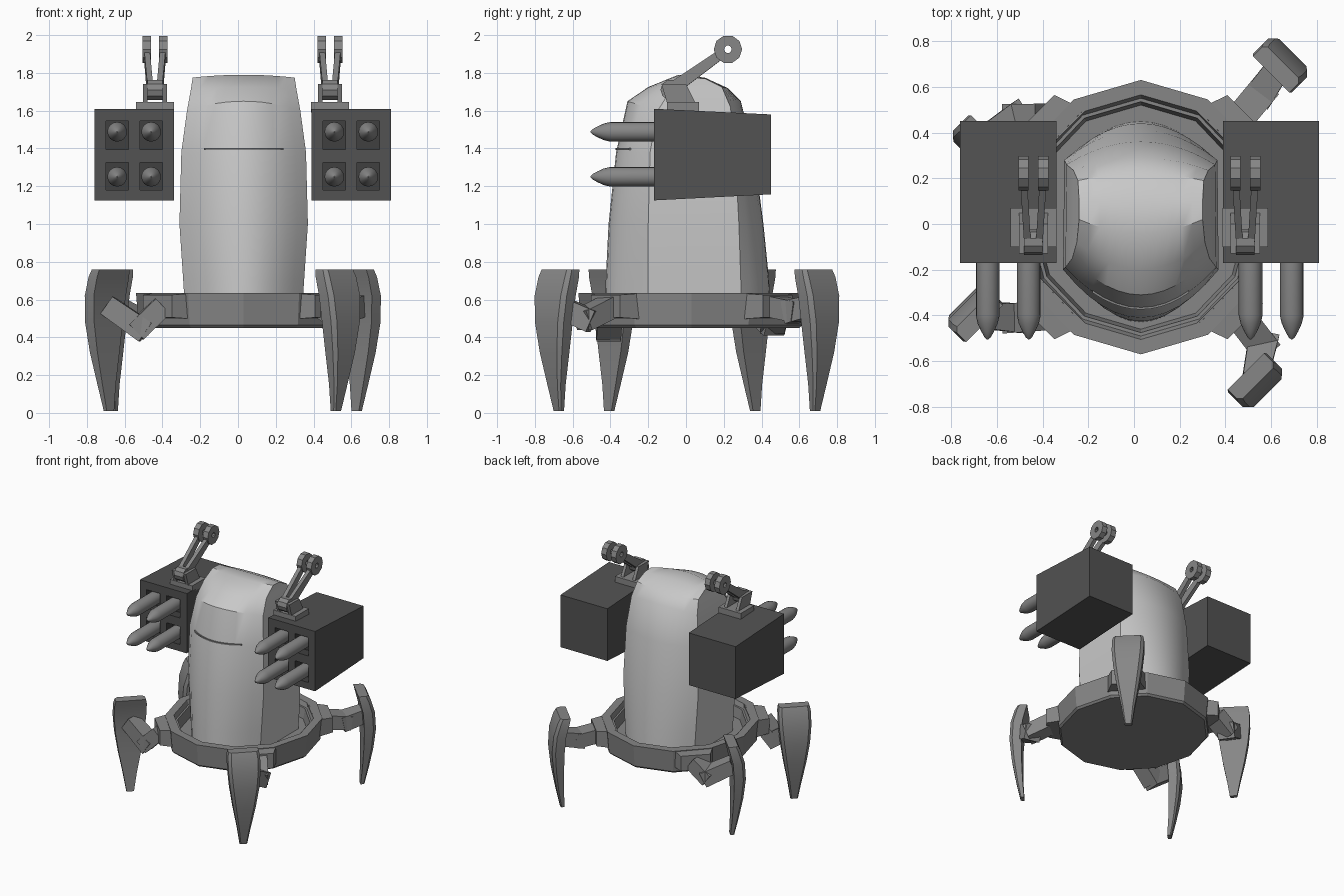
import bpy, bmesh, math
from mathutils import Vector, Matrix

if "Cube" in bpy.data.objects:
    bpy.data.objects.remove(bpy.data.objects["Cube"])

CX, CY = 0.03, 0.03


def material(name, v):
    m = bpy.data.materials.new(name)
    m.diffuse_color = (v, v, v, 1)
    m.use_nodes = True
    m.node_tree.nodes["Principled BSDF"].inputs["Base Color"].default_value = m.diffuse_color
    return m


LIGHT = material("light_grey", 0.58)
MID = material("mid_grey", 0.24)
DARK = material("dark_grey", 0.085)
SHADE = material("recess_grey", 0.05)


def make(name, verts, faces, mat, smooth=None):
    me = bpy.data.meshes.new(name)
    me.from_pydata([tuple(v) for v in verts], [], faces)
    bm = bmesh.new()
    bm.from_mesh(me)
    bmesh.ops.remove_doubles(bm, verts=bm.verts, dist=1e-5)
    bmesh.ops.recalc_face_normals(bm, faces=bm.faces)
    bm.to_mesh(me)
    bm.free()
    ob = bpy.data.objects.new(name, me)
    bpy.context.collection.objects.link(ob)
    me.materials.append(mat)
    if smooth:
        bpy.ops.object.select_all(action='DESELECT')
        ob.select_set(True)
        bpy.context.view_layer.objects.active = ob
        bpy.ops.object.shade_smooth_by_angle(angle=math.radians(smooth))
    return ob


def loft(name, rings, mat, cap=True, close=False, smooth=None):
    """Skin closed rings of equal length; close joins last ring to first."""
    n, verts = len(rings[0]), [p for r in rings for p in r]
    faces = []
    for k in range(len(rings) if close else len(rings) - 1):
        a, b = k * n, ((k + 1) % len(rings)) * n
        faces += [(a + i, a + (i + 1) % n, b + (i + 1) % n, b + i) for i in range(n)]
    if cap and not close:
        faces += [tuple(range(n)), tuple(range(len(verts) - n, len(verts)))]
    return make(name, verts, faces, mat, smooth)


def box(name, x, y, z, mat):
    r = lambda zz: [(x[0], y[0], zz), (x[1], y[0], zz), (x[1], y[1], zz), (x[0], y[1], zz)]
    return loft(name, [r(z[0]), r(z[1])], mat)


def beam(name, p, q, w, h, mat, w2=None, h2=None):
    """Box from p to q, w wide sideways and h deep, with optional end size."""
    p, q = Vector(p), Vector(q)
    d = (q - p).normalized()
    s = d.cross(Vector((0, 0, 1))).normalized()
    u = s.cross(d)
    ring = lambda c, a, b: [c + s * a * i / 2 + u * b * j / 2
                            for i, j in ((-1, -1), (1, -1), (1, 1), (-1, 1))]
    return loft(name, [ring(p, w, h), ring(q, w2 or w, h2 or h)], mat)


def washer(name, x, w, y, z, r, hole, mat, n=10):
    """Faceted disc along x with a hole through it."""
    ring = lambda xx, rr: [(xx, y + rr * math.cos(2 * math.pi * i / n),
                            z + rr * math.sin(2 * math.pi * i / n)) for i in range(n)]
    a, b = x - w / 2, x + w / 2
    return loft(name, [ring(a, r), ring(b, r), ring(b, hole), ring(a, hole)], mat, close=True)


# Body shell: crown y, crown z, edge y, edge z, half width; front bottom over the top to back bottom
stations = [(-.43, .47, -.20, .47, .305), (-.425, .70, -.20, .70, .32),
            (-.41, 1.0, -.20, 1.0, .34), (-.37, 1.38, -.19, 1.38, .33),
            (-.31, 1.65, -.15, 1.60, .30), (-.20, 1.725, -.08, 1.71, .28),
            (-.04, 1.79, .02, 1.775, .27), (.10, 1.775, .10, 1.77, .27),
            (.22, 1.72, .19, 1.725, .275), (.29, 1.65, .235, 1.62, .295),
            (.36, 1.38, .26, 1.38, .325), (.41, 1.0, .28, 1.0, .335),
            (.44, .70, .29, .70, .32), (.45, .47, .29, .47, .305)]


def shell_point(st, s):
    oy, oz, ey, ez, w = st
    k = 1 - s * s
    return Vector((CX + w * s, ey + (oy - ey) * k, ez + (oz - ez) * k))


N, M = 12, len(stations)
verts = [shell_point(st, -1 + 2 * i / N) for st in stations for i in range(N + 1)]
faces = [(a * (N + 1) + i, a * (N + 1) + i + 1, (a + 1) * (N + 1) + i + 1, (a + 1) * (N + 1) + i)
         for a in range(M - 1) for i in range(N)]
for side in (0, N):  # flat side panels between front and back edges
    for a in range(M // 2 - 1):
        f = [a, a + 1, M - 2 - a, M - 1 - a]
        faces.append(tuple(j * (N + 1) + side for j in f))
make("body_shell", verts, faces, LIGHT, 32)

# Thin visor slit following the front of the shell
slit = []
for z in (1.392, 1.403):
    for off in (-0.006, 0.01):
        slit.append([(CX + .33 * s, -.19 - .178 * (1 - s * s) + off, z)
                     for s in [-.64 + 1.28 * i / 10 for i in range(11)]])
rings = [[slit[0][i], slit[1][i], slit[3][i], slit[2][i]] for i in range(11)]
loft("visor_slit", rings, MID)

# Twelve sided base tray with a raised rim
angles = [q * 90 + a for q in range(4) for a in (0, 31, 59)]


def tray(r, z):
    return [(CX + .95 * r * math.cos(math.radians(a)), CY + r * math.sin(math.radians(a)), z)
            for a in angles]


loft("base_tray", [tray(.57, .45), tray(.585, .465), tray(.60, .635), tray(.535, .635),
                   tray(.52, .60), tray(.505, .60), tray(.49, .52)], MID)

# Legs: centre, outward direction of the bulge, knee point, hip side
legs = [("front_right", (.535, -.69), (1, -1), (.56, -.53, .50), (1, -1)),
        ("back_right", (.645, .70), (1, 1), (.56, .58, .54), (1, 1)),
        ("front_left", (-.70, -.39), (-1, 1), (-.52, -.41, .45), (-1, -1)),
        ("back_left", (-.68, .35), (-1, -1), (-.52, .46, .48), (-1, 1))]
# Blade: height, inner offset, outer offset, width
blade = [(0.01, -.035, -.005, .055), (.15, -.025, .025, .10), (.32, -.02, .055, .165),
         (.48, -.02, .07, .215), (.62, -.03, .06, .24), (.72, -.055, .03, .24),
         (.76, -.065, .01, .225)]
for name, c, out, knee, hip in legs:
    o = Vector((out[0], out[1], 0)).normalized()
    t = Vector((-o.y, o.x, 0))
    c = Vector((c[0], c[1], 0))
    rings = []
    for z, a, b, w in blade:
        base = c + Vector((0, 0, z))
        ch = .25 * (b - a)
        rings.append([base + o * a - t * w / 2, base + o * a + t * w / 2,
                      base + o * (b - ch) + t * w / 2, base + o * b + t * (w / 2 - ch),
                      base + o * b - t * (w / 2 - ch), base + o * (b - ch) - t * w / 2])
    loft(name + "_leg", rings, MID, smooth=25)
    # hip bracket and two jointed links
    d = Vector((hip[0], hip[1], 0)).normalized()
    mid = Vector((CX, CY, .565))
    beam(name + "_hip", mid + d * .50, mid + d * .645, .32, .14, MID, .22, .12)
    k = Vector(knee)
    start = mid + d * .61
    beam(name + "_upper_link", start, k + (k - start).normalized() * .03, .13, .11, MID)
    end = c + Vector((0, 0, .57)) - o * .01
    beam(name + "_lower_link", k - (end - k).normalized() * .04, end, .13, .12, MID, .11, .11)

# Rocket pods with lifting arms
for side, x0, x1, ax in (("left", -.76, -.34, -.44), ("right", .39, .81, .487)):
    xc = (x0 + x1) / 2
    cols = [x0, xc - .15, xc - .03, xc + .03, xc + .15, x1]
    rows = [1.125, 1.18, 1.325, 1.395, 1.545, 1.61]
    verts = [(x, -.17, z) for z in rows for x in cols]
    faces, holes = [], []
    for j in range(5):
        for i in range(5):
            f = (j * 6 + i, j * 6 + i + 1, j * 6 + i + 7, j * 6 + i + 6)
            if i in (1, 3) and j in (1, 3):  # open square tubes
                b = len(verts)
                verts += [(verts[v][0], -.09, verts[v][2]) for v in f]
                faces += [(f[k], f[(k + 1) % 4], b + (k + 1) % 4, b + k) for k in range(4)]
                faces.append((b, b + 1, b + 2, b + 3))
                holes += range(len(faces) - 5, len(faces))
            else:
                faces.append(f)
    b = len(verts)
    verts += [(x0, .45, 1.157), (x1, .45, 1.157), (x1, .45, 1.58), (x0, .45, 1.58)]
    faces += [(b, b + 1, b + 2, b + 3), tuple(range(6)) + (b + 1, b),
              tuple(range(30, 36)) + (b + 2, b + 3),
              tuple(range(0, 36, 6)) + (b + 3, b), tuple(range(5, 36, 6)) + (b + 2, b + 1)]
    pod = make(side + "_rocket_pod", verts, faces, DARK)
    pod.data.materials.append(SHADE)
    for h in holes:
        pod.data.polygons[h].material_index = 1

    # four rockets per pod
    for rx in (xc - .09, xc + .09):
        for rz in (1.25, 1.488):
            prof = [(-.08, .052), (-.40, .052), (-.435, .044), (-.47, .028), (-.495, .014), (-.505, .003)]
            loft(side + "_rocket",
                 [[(rx + r * math.cos(a * math.pi / 8), y, rz + r * math.sin(a * math.pi / 8))
                   for a in range(16)] for y, r in prof], MID, smooth=40)

    # arm foot, hub, twin bars and end rings
    box(side + "_arm_foot", (ax - .10, ax + .10), (-.10, .07), (1.59, 1.645), MID)
    for s in (-1, 1):
        bx = ax + s * .052
        loft(side + "_arm_bracket",
             [[(xx, -.10, 1.64), (xx, .05, 1.64), (xx, .00, 1.74), (xx, -.13, 1.74)]
              for xx in (bx - .012, bx + .012)], MID)
        beam(side + "_arm_bar", (ax + s * .026, -.08, 1.71), (ax + s * .042, .18, 1.895),
             .03, .07, MID, .03, .05)
        washer(side + "_arm_ring", ax + s * .043, .045, .222, 1.925, .075, .02, MID)
    washer(side + "_arm_hub", ax, .08, -.08, 1.71, .055, .015, MID)
